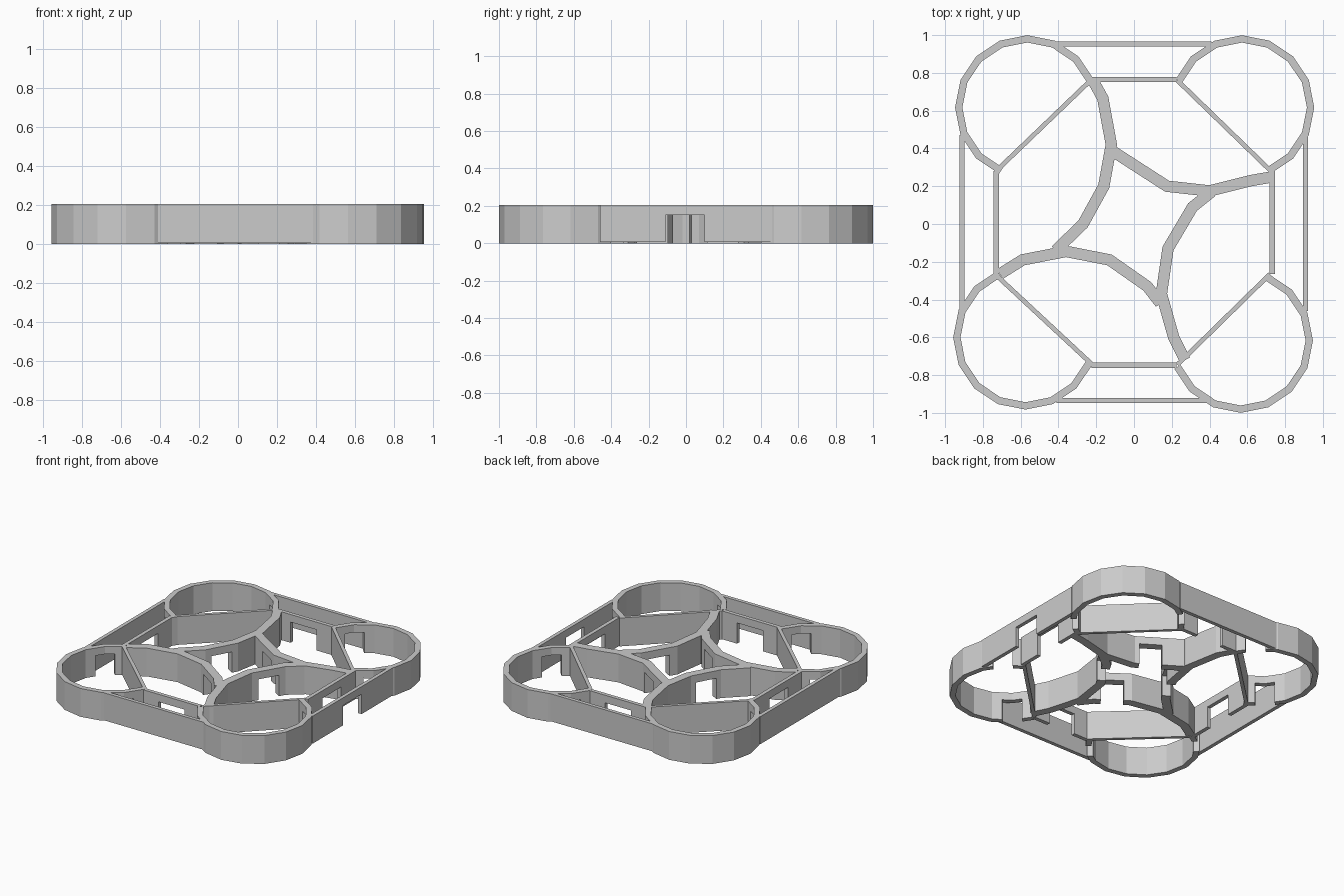
import bpy, bmesh
from math import sin, cos, radians, atan2
from mathutils import Vector, Matrix

if "Cube" in bpy.data.objects:
    bpy.data.objects.remove(bpy.data.objects["Cube"])

H = 0.205      # wall height
GATE_H = 0.15  # gate opening height


def wall(name, pts, thick, z0=0.0, gates=()):
    """Mitred upright wall along a path; gates are (x, y, angle, width)."""
    pts = [Vector(p) for p in pts]
    bm = bmesh.new()
    rings = []
    for i, p in enumerate(pts):
        a = (p - pts[i - 1]).normalized() if i else None
        b = (pts[i + 1] - p).normalized() if i < len(pts) - 1 else None
        a, b = a or b, b or a
        t = (a + b).normalized()
        n = Vector((-t.y, t.x)) * (thick / 2 / max(t.dot(a), 0.5))
        rings.append([bm.verts.new((*(p + n * s), z))
                      for s, z in ((1, z0), (-1, z0), (-1, H), (1, H))])
    for r, q in zip(rings, rings[1:]):
        for k in range(4):
            bm.faces.new((r[k], r[(k + 1) % 4], q[(k + 1) % 4], q[k]))
    bm.faces.new(rings[0])
    bm.faces.new(rings[-1][::-1])
    bmesh.ops.recalc_face_normals(bm, faces=bm.faces)
    me = bpy.data.meshes.new(name)
    bm.to_mesh(me)
    bm.free()
    ob = bpy.data.objects.new(name, me)
    bpy.context.collection.objects.link(ob)
    for x, y, ang, w in gates:
        cut_gate(ob, x, y, ang, w)
    return ob


def cut_gate(ob, x, y, ang, w):
    """Cut an open-bottomed gate through a wall."""
    bpy.ops.mesh.primitive_cube_add(size=1)
    c = bpy.context.object
    c.name = "gate_cutter"
    c.hide_render = True
    c.data.transform(Matrix.Translation((x, y, GATE_H / 2 - 0.05))
                     @ Matrix.Rotation(ang, 4, 'Z')
                     @ Matrix.Diagonal((w, 0.22, GATE_H + 0.1, 1)))
    m = ob.modifiers.new("gate", 'BOOLEAN')
    m.operation = 'DIFFERENCE'
    m.solver = 'EXACT'
    m.object = c
    bpy.context.view_layer.objects.active = ob
    bpy.ops.object.modifier_apply(modifier=m.name)
    bpy.data.objects.remove(c)


# corner towers: sixteen-sided rings, open inward, a door at each side
R = 0.363
for name, cx, cy, turn in (("back_left", -0.565, 0.617, 0), ("back_right", 0.572, 0.617, -90),
                           ("front_right", 0.565, -0.617, 180), ("front_left", -0.575, -0.6, 90)):
    arc = [radians(22.5 * k + turn) for k in range(1, 12)]
    doors = [(cx + R * cos(radians(a + turn)), cy + R * sin(radians(a + turn)),
              radians(a + turn + 90), 0.13) for a in (45, 225)]
    wall("tower_" + name, [(cx + R * cos(a), cy + R * sin(a)) for a in arc], 0.038,
         gates=doors)

# straight outer walls, with one gate on the right
outer = {
    "back": ((-0.41, 0.952), (0.41, 0.952)),
    "front": ((-0.41, -0.935), (0.4, -0.935)),
    "left": ((-0.91, -0.46), (-0.91, 0.47)),
    "right": ((0.907, -0.46), (0.907, 0.46)),
}
for side, path in outer.items():
    g = [(0.907, -0.005, radians(90), 0.21)] if side == "right" else []
    wall("outer_wall_" + side, path, 0.027, 0.006, g)

# straight inner walls, each with a central gate
inner = {
    "back": ((-0.225, 0.765), (0.225, 0.765)),
    "front": ((-0.225, -0.748), (0.225, -0.748)),
    "left": ((-0.73, -0.28), (-0.73, 0.28)),
    "right": ((0.732, -0.265), (0.732, 0.28)),
}
for side, (a, b) in inner.items():
    mid = ((a[0] + b[0]) / 2, (a[1] + b[1]) / 2)
    wall("inner_wall_" + side, (a, b), 0.028,
         gates=[(*mid, atan2(b[1] - a[1], b[0] - a[0]), 0.21)])

# thin diagonal walls closing the towers
diagonal = {
    "back_left": ((-0.72, 0.29), (-0.23, 0.76)),
    "back_right": ((0.72, 0.285), (0.23, 0.76)),
    "front_right": ((0.72, -0.265), (0.23, -0.745)),
    "front_left": ((-0.72, -0.28), (-0.22, -0.745)),
}
for name, path in diagonal.items():
    wall("diagonal_wall_" + name, path, 0.024)

# curved walls swirling around the central court, each with a gate
swirl = {
    "left": ([(-0.22, 0.765), (-0.165, 0.665), (-0.12, 0.42), (-0.16, 0.2),
              (-0.27, 0.0), (-0.415, -0.14)], (-0.215, 0.1)),
    "back": ([(0.735, 0.25), (0.62, 0.23), (0.4, 0.175), (0.175, 0.2),
              (-0.12, 0.39)], (0.08, 0.26)),
    "right": ([(0.27, -0.72), (0.21, -0.6), (0.145, -0.37), (0.18, -0.13),
               (0.31, 0.09), (0.41, 0.17)], (0.245, -0.02)),
    "front": ([(-0.71, -0.265), (-0.59, -0.19), (-0.36, -0.145), (-0.13, -0.19),
               (0.07, -0.33), (0.14, -0.42)], (-0.03, -0.26)),
}
swirl_angle = {"left": 61, "back": 147, "right": 59, "front": -35}
for side, (path, (gx, gy)) in swirl.items():
    wall("court_wall_" + side, path, 0.06,
         gates=[(gx, gy, radians(swirl_angle[side]), 0.15)])
